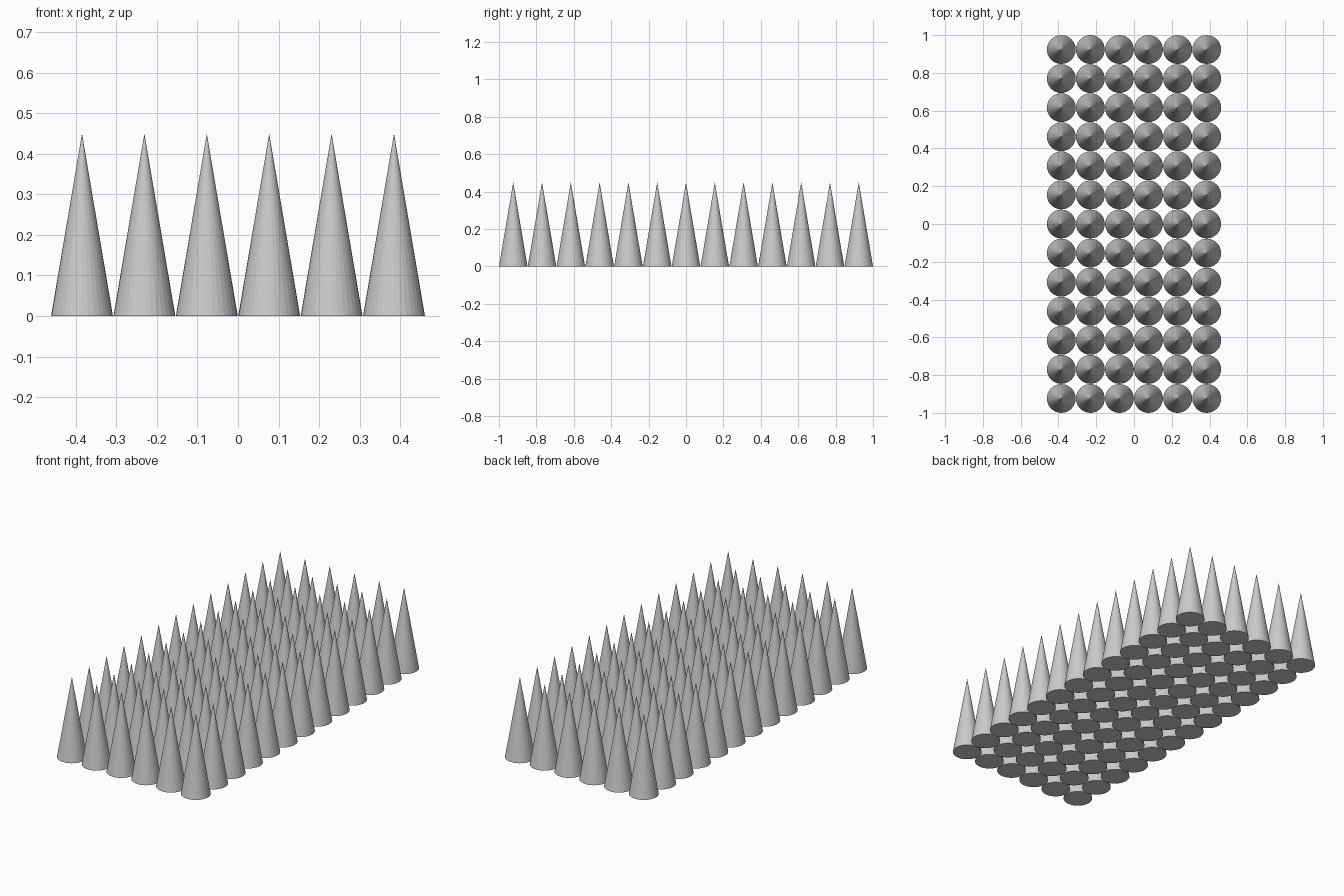
import bpy

# Remove the default cube
cube = bpy.data.objects.get("Cube")
if cube:
    bpy.data.objects.remove(cube, do_unlink=True)

COLUMNS, ROWS = 6, 13
RADIUS, HEIGHT, SIDES = 0.0763, 0.45, 32
SPACING = (2 - 2 * RADIUS) / (ROWS - 1)

# Plain grey for every spike
grey = bpy.data.materials.new("light_grey")
grey.use_nodes = True
colour = (0.6, 0.6, 0.6, 1)
grey.diffuse_color = colour
grey.node_tree.nodes["Principled BSDF"].inputs["Base Color"].default_value = colour

# One master spike, standing on the ground
bpy.ops.mesh.primitive_cone_add(vertices=SIDES, radius1=RADIUS, radius2=0,
                                depth=HEIGHT, location=(0, 0, 0))
master = bpy.context.object
spike_mesh = master.data
spike_mesh.name = "spike"
for vertex in spike_mesh.vertices:
    vertex.co.z += HEIGHT / 2
spike_mesh.materials.append(grey)
bpy.data.objects.remove(master, do_unlink=True)

# Grid of spikes sharing the same mesh
for row in range(ROWS):
    for column in range(COLUMNS):
        spike = bpy.data.objects.new(f"spike_row{row + 1}_column{column + 1}", spike_mesh)
        spike.location = ((column - (COLUMNS - 1) / 2) * SPACING,
                          (row - (ROWS - 1) / 2) * SPACING, 0)
        bpy.context.collection.objects.link(spike)
